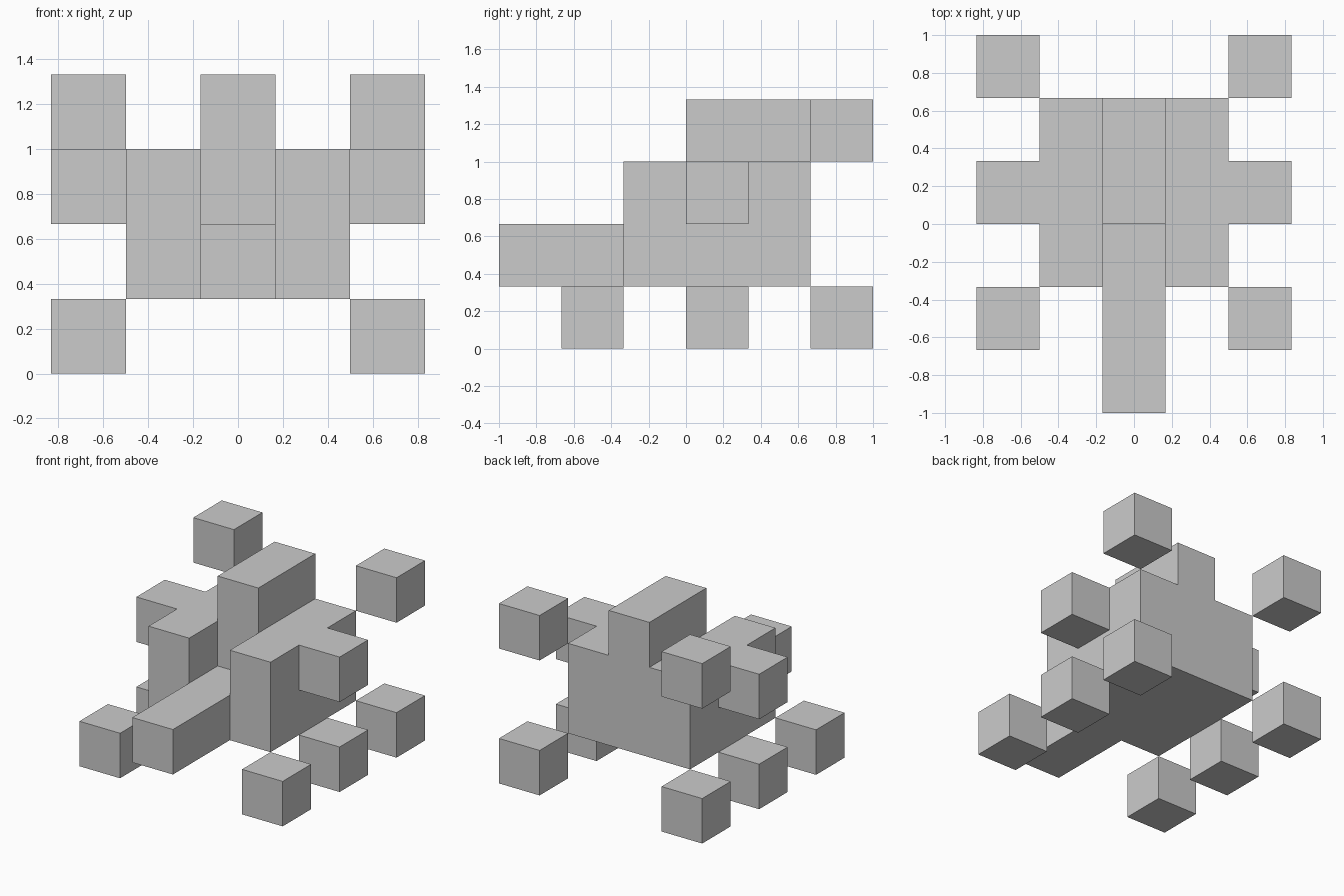
import bpy, bmesh
from itertools import product
from mathutils import Vector

if "Cube" in bpy.data.objects:
    bpy.data.objects.remove(bpy.data.objects["Cube"])

U = 1 / 3  # one block


def block_part(name, *boxes):
    """Fuse boxes of unit blocks, keeping only outer faces.
    Box = (x range, y range, z range), inclusive; x 0 is the middle, y 0 the front."""
    cells = set()
    for bx in boxes:
        cells.update(product(*(range(a, b + 1) for a, b in bx)))
    bm = bmesh.new()
    for c in sorted(cells):
        for axis, side in product(range(3), (-1, 1)):
            n = [0, 0, 0]
            n[axis] = side
            if tuple(p + q for p, q in zip(c, n)) in cells:
                continue
            mid = Vector((c[0], c[1] - 2.5, c[2] + 0.5)) + Vector(n) / 2
            u, v = Vector((0, 0, 0)), Vector((0, 0, 0))
            u[(axis + 1) % 3] = 0.5
            v[(axis + 2) % 3] = 0.5 * side
            corners = (mid - u - v, mid + u - v, mid + u + v, mid - u + v)
            bm.faces.new([bm.verts.new(p * U) for p in corners])
    bmesh.ops.remove_doubles(bm, verts=bm.verts, dist=1e-4)
    bmesh.ops.dissolve_limit(bm, angle_limit=0.01, verts=bm.verts, edges=bm.edges)
    bmesh.ops.recalc_face_normals(bm, faces=bm.faces)
    mesh = bpy.data.meshes.new(name)
    bm.to_mesh(mesh)
    bm.free()
    obj = bpy.data.objects.new(name, mesh)
    bpy.context.collection.objects.link(obj)
    return obj


# Body with snout, raised centre ridge and side arms
block_part("body",
           ((-1, 1), (2, 4), (1, 1)),    # lower slab
           ((0, 0), (0, 1), (1, 1)),     # snout
           ((-1, -1), (2, 4), (2, 2)),   # left shoulder
           ((1, 1), (2, 4), (2, 2)),     # right shoulder
           ((0, 0), (3, 4), (2, 3)),     # centre ridge
           ((-2, 2), (3, 3), (2, 2)))    # arms

# Floating cubes on both sides: three feet and one raised rear cube
for side, x in (("left", -2), ("right", 2)):
    for pos, y in (("front", 1), ("middle", 3), ("rear", 5)):
        block_part(f"{side}_{pos}_foot", ((x, x), (y, y), (0, 0)))
    block_part(f"{side}_upper_cube", ((x, x), (5, 5), (3, 3)))
